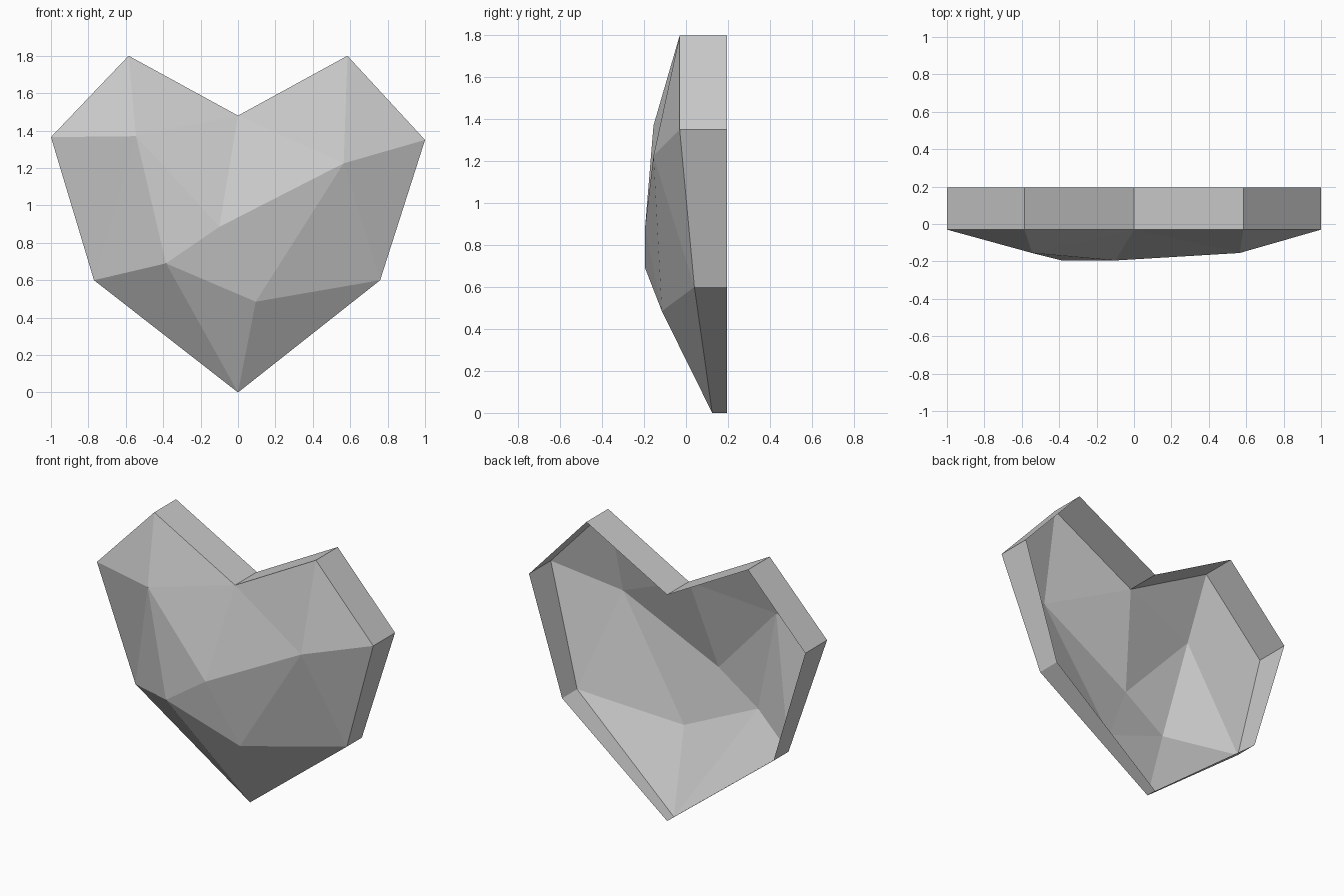
import bpy
import bmesh

# Remove the default cube only
cube = bpy.data.objects.get("Cube")
if cube:
    bpy.data.objects.remove(cube, do_unlink=True)

# Plain grey material
GREY = (0.6, 0.6, 0.6, 1.0)
grey = bpy.data.materials.new("plain_grey")
grey.use_nodes = True
grey.diffuse_color = GREY
grey.node_tree.nodes["Principled BSDF"].inputs["Base Color"].default_value = GREY

BACK = 0.195  # depth of the open back edge

# Heart outline, in order around the front edge
outline = {
    "notch": (0, -0.03, 1.48),
    "peak_l": (0.585, -0.03, 1.80),
    "side_l": (1, -0.03, 1.35),
    "hip_l": (0.76, 0.04, 0.60),
    "tip": (0, 0.125, 0),
    "hip_r": (-0.77, 0.04, 0.60),
    "side_r": (-1, -0.03, 1.365),
    "peak_r": (-0.585, -0.03, 1.80),
}

# Raised crests of the faceted front
crests = {
    "brow_l": (0.565, -0.155, 1.225),
    "brow_r": (-0.545, -0.155, 1.37),
    "centre": (-0.10, -0.195, 0.885),
    "cheek": (-0.385, -0.195, 0.69),
    "chin": (0.095, -0.115, 0.485),
}

# Triangles fanned around the outline, each joined to its nearest crest
facets = [
    "notch peak_l brow_l", "peak_l side_l brow_l", "side_l hip_l brow_l",
    "brow_l hip_l chin", "hip_l tip chin", "tip cheek chin",
    "tip hip_r cheek", "hip_r brow_r cheek", "hip_r side_r brow_r",
    "side_r peak_r brow_r", "peak_r notch brow_r", "notch centre brow_r",
    "notch brow_l centre", "brow_l chin centre", "chin cheek centre",
    "cheek brow_r centre",
]

bm = bmesh.new()
verts = {name: bm.verts.new(co) for name, co in {**outline, **crests}.items()}

# Faceted front
for facet in facets:
    face = bm.faces.new([verts[name] for name in facet.split()])
    face.normal_update()
    if face.normal.y > 0:
        face.normal_flip()

# Side walls running straight back, leaving the back open
rim = [verts[name] for name in outline]
back = [bm.verts.new((v.co.x, BACK, v.co.z)) for v in rim]
for i, v in enumerate(rim):
    j = (i + 1) % len(rim)
    bm.faces.new((v, back[i], back[j], rim[j]))

mesh = bpy.data.meshes.new("faceted_heart_shell")
bm.normal_update()
bm.to_mesh(mesh)
bm.free()
mesh.materials.append(grey)
heart = bpy.data.objects.new("faceted_heart_shell", mesh)
bpy.context.collection.objects.link(heart)
